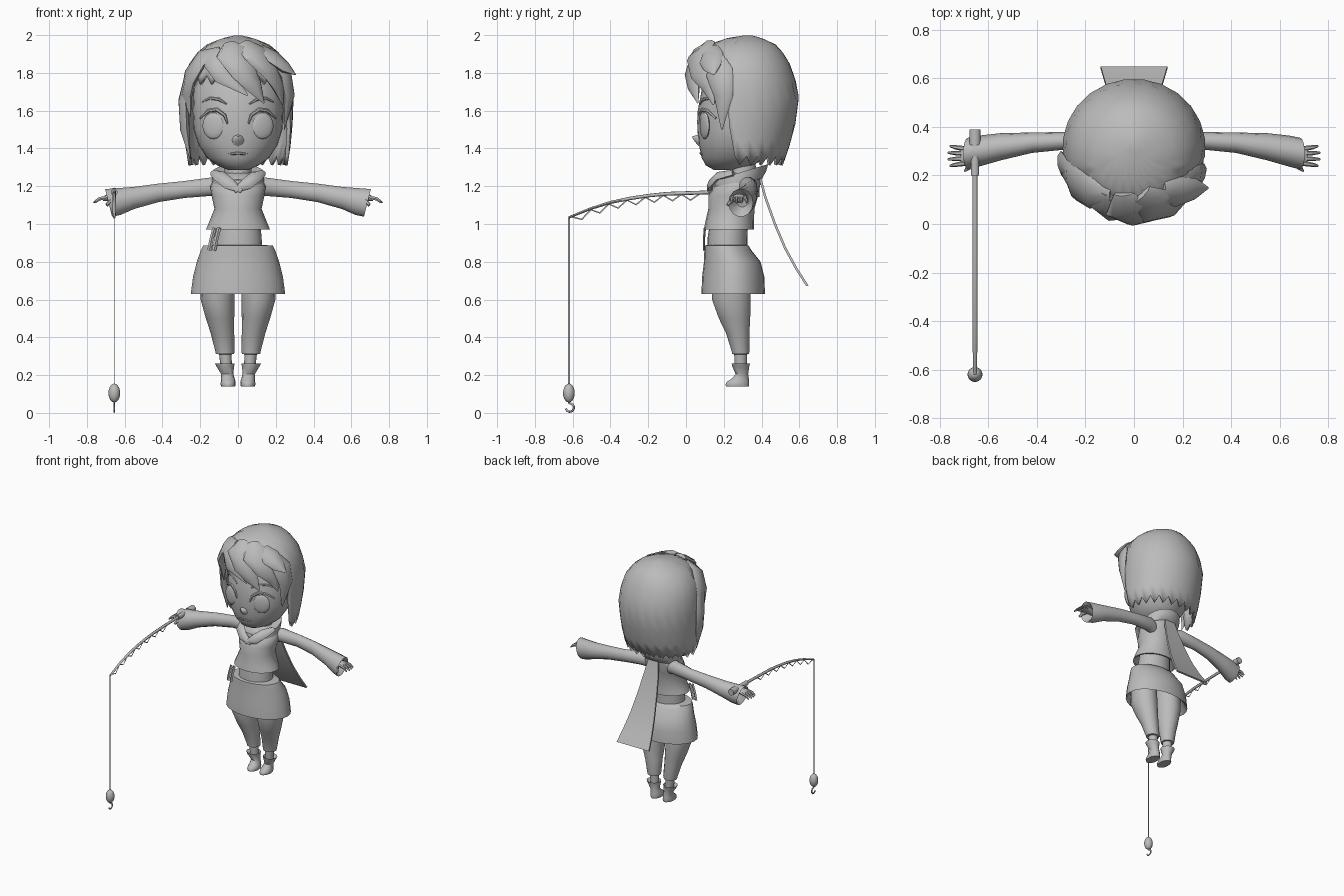
import bpy, bmesh, math
from mathutils import Vector as V

clay = bpy.data.materials.new("grey clay")
clay.diffuse_color = (0.5, 0.5, 0.5, 1)


def make(name, bm, angle=50):
    bmesh.ops.recalc_face_normals(bm, faces=bm.faces)
    me = bpy.data.meshes.new(name)
    bm.to_mesh(me)
    bm.free()
    me.materials.append(clay)
    me.shade_smooth()
    me.set_sharp_from_angle(angle=math.radians(angle))
    ob = bpy.data.objects.new(name, me)
    bpy.context.collection.objects.link(ob)
    return ob


def skin(name, loops, angle=50, caps=True):
    """Bridge a list of equal point loops."""
    bm = bmesh.new()
    rows = [[bm.verts.new(p) for p in lp] for lp in loops]
    n = len(rows[0])
    for a, b in zip(rows, rows[1:]):
        for i in range(n):
            bm.faces.new((a[i], a[(i + 1) % n], b[(i + 1) % n], b[i]))
    if caps:
        bm.faces.new(rows[0])
        bm.faces.new(rows[-1])
    return make(name, bm, angle)


def oval(c, u, v, n, start=0.0):
    c, u, v = V(c), V(u), V(v)
    return [c + u * math.cos(start + 2 * math.pi * i / n) + v * math.sin(start + 2 * math.pi * i / n)
            for i in range(n)]


def stack(name, rings, n=20, slope=0.0, angle=50):
    """Rings up the z axis: (z, x, y, rx, ry)."""
    return skin(name, [oval((x, y, z), (rx, 0, 0), (0, ry, ry * slope), n) for z, x, y, rx, ry in rings], angle)


def tube(name, pts, wide, thick, refs, n=6, angle=50):
    """Sweep an oval along pts; refs give the thickness direction."""
    pts = [V(p) for p in pts]
    loops = []
    for i, p in enumerate(pts):
        t = (pts[min(i + 1, len(pts) - 1)] - pts[max(i - 1, 0)]).normalized()
        r = V(refs[i] if isinstance(refs, list) else refs)
        side = t.cross(r).normalized()
        up = side.cross(t).normalized()
        w = wide[i] if isinstance(wide, list) else wide
        h = thick[i] if isinstance(thick, list) else thick
        loops.append(oval(p, side * w, up * h, n))
    return skin(name, loops, angle)


def ball(name, c, r, rot=0.0):
    bm = bmesh.new()
    bmesh.ops.create_uvsphere(bm, u_segments=16, v_segments=10, radius=1)
    for v in bm.verts:
        v.co = V((v.co.x * r[0], v.co.y * r[1], v.co.z * r[2]))
    ob = make(name, bm)
    ob.location, ob.rotation_euler.z = c, rot
    return ob


def lerp(table, z):
    for a, b in zip(table, table[1:]):
        if z <= b[0]:
            f = max(0, (z - a[0]) / (b[0] - a[0]))
            return [p + (q - p) * f for p, q in zip(a[1:], b[1:])]
    return list(table[-1][1:])


# Head: z, half width, front y, back y
HEAD = [(1.285, .05, .15, .28), (1.31, .11, .105, .36), (1.35, .165, .083, .41), (1.42, .21, .068, .45),
        (1.5, .235, .06, .48), (1.6, .24, .062, .5), (1.72, .235, .085, .5), (1.85, .17, .14, .45)]
stack("head", [(z, 0, (f + b) / 2, w, (b - f) / 2) for z, w, f, b in HEAD], 28)


def face(x, z, out=0.0):
    w, f, b = lerp(HEAD, z)
    c, r = (f + b) / 2, (b - f) / 2
    return V((x, c - r * math.sqrt(max(0, 1 - (x / w) ** 2)) - out, z))


# Facial features
for s, side in ((1, "left"), (-1, "right")):
    ball(side + "_eye", face(.13 * s, 1.52, -.004), (.062, .016, .07), .36 * s)
    lid = [(.055, 1.53), (.07, 1.575), (.11, 1.605), (.155, 1.6), (.2, 1.56)]
    tube(side + "_eyelid", [face(x * s, z, .002) for x, z in lid], [.004, .009, .011, .01, .004], .008, (0, -1, 0))
    brow = [(.06, 1.635), (.1, 1.66), (.15, 1.665), (.19, 1.645)]
    tube(side + "_brow", [face(x * s, z) for x, z in brow], [.004, .009, .008, .003], .006, (0, -1, 0))
skin("nose", [oval((0, y, z), (r, 0, 0), (0, 0, r), 8) for y, z, r in
              ((.08, 1.44, .04), (.05, 1.45, .018), (.035, 1.46, .005))])
tube("mouth", [face(x, 1.375 - abs(x) * .1, .001) for x in (-.055, -.03, 0, .03, .055)],
     [.002, .006, .008, .006, .002], .005, (0, -1, 0))

# Hair shell: z, half width, front y, back y
HAIR = [(1.28, .255, .06, .5), (1.34, .27, .05, .525), (1.5, .288, .03, .575), (1.69, .295, .03, .6),
        (1.83, .27, .045, .56), (1.9, .225, .075, .52), (1.95, .165, .12, .475), (1.985, .08, .22, .4),
        (2.0, .01, .32, .34)]


def scalp(deg, z, out=0.0):
    w, f, b = lerp(HAIR, z)
    a = math.radians(deg)
    return V(((w + out) * math.sin(a), (f + b) / 2 - ((b - f) / 2 + out) * math.cos(a), z))


def hem(deg):
    """Height of the lower hair edge round the head."""
    a = abs((deg + 180) % 360 - 180)
    k = round(deg / 7.5)
    if a < 72:
        return 1.79 if k % 2 else 1.74
    if a < 79:
        return 1.5
    return 1.36 if k % 2 else 1.31


cols = [i * 7.5 for i in range(48)]
hair = skin("hair", [[scalp(d, 1.998 - (1.998 - hem(d)) * t) for d in cols]
                     for t in (0, .01, .03, .07, .13, .22, .35, .5, .68, .85, 1)], 60, caps=False)
bm = bmesh.new()
bm.from_mesh(hair.data)
bmesh.ops.holes_fill(bm, edges=[e for e in bm.edges if e.is_boundary and e.verts[0].co.z > 1.9])
bmesh.ops.recalc_face_normals(bm, faces=bm.faces)
bm.to_mesh(hair.data)
bm.free()
mod = hair.modifiers.new("thickness", "SOLIDIFY")
mod.thickness, mod.offset = .02, -1

# Fringe locks: (angle, z, outward offset, half width)
LOCKS = {
    "fringe_right_side": [(-28, 1.92, .0, .03), (-48, 1.88, .015, .08), (-62, 1.78, .008, .09), (-68, 1.68, .0, .06), (-64, 1.57, -.01, .004)],
    "fringe_part": [(-34, 1.92, .0, .03), (-28, 1.87, .015, .07), (-15, 1.79, .01, .06), (10, 1.68, .0, .004)],
    "fringe_middle": [(-15, 1.95, .0, .04), (-8, 1.91, .025, .09), (6, 1.81, .012, .075), (17, 1.73, .004, .05), (28, 1.64, .0, .004)],
    "fringe_left": [(10, 1.95, .0, .05), (22, 1.9, .02, .09), (38, 1.81, .01, .08), (48, 1.73, .0, .05), (54, 1.63, .0, .004)],
    "fringe_flick": [(35, 1.92, .0, .05), (48, 1.88, .015, .07), (56, 1.83, .03, .05), (62, 1.79, .07, .004)],
    "left_side_lock": [(50, 1.9, .0, .04), (62, 1.8, .008, .075), (66, 1.68, .0, .055), (64, 1.5, -.015, .004)],
    "right_temple_lock": [(-70, 1.8, .0, .04), (-76, 1.65, .005, .06), (-78, 1.5, .0, .05), (-76, 1.34, -.01, .004)],
}
for name, lk in LOCKS.items():
    tube(name, [scalp(d, z, o) for d, z, o, w in lk], [p[3] for p in lk], [min(.025, p[3] * .5) for p in lk],
         [scalp(d, z) - V((0, .31, 1.6)) for d, z, o, w in lk], 8)

# Neck, vest, waist and skirt: z, x, y, rx, ry
stack("neck", [(1.18, 0, .3, .075, .075), (1.34, 0, .3, .07, .07)], 14)
stack("vest", [(1.02, 0, .23, .12, .1), (.972, 0, .228, .155, .12), (.97, 0, .228, .17, .132), (1.0, 0, .23, .157, .13),
               (1.08, 0, .24, .125, .122), (1.15, 0, .25, .14, .132), (1.2, 0, .27, .147, .122),
               (1.245, 0, .3, .12, .1), (1.27, 0, .3, .07, .07)])
stack("waist", [(.85, 0, .22, .13, .105), (.93, 0, .22, .125, .105), (1.03, 0, .23, .115, .1)])
stack("skirt", [(.78, 0, .23, .17, .12), (.64, 0, .25, .235, .157), (.63, 0, .25, .25, .168), (.72, 0, .25, .238, .165),
                (.8, 0, .245, .218, .15), (.86, 0, .222, .197, .125), (.885, 0, .215, .185, .117),
                (.89, 0, .215, .13, .1)], 24)
for i, x in enumerate((-.115, -.14)):
    tube(f"belt_strap_{i}", [(x + .015, .1, .98), (x, .095, .92), (x - .012, .095, .86)], .011, .006, (0, -1, 0), 4)

# Scarf collar with crossed front folds and long back tail
stack("scarf_collar", [(1.2, 0, .275, .1, .1), (1.205, 0, .28, .135, .125), (1.24, 0, .285, .138, .14),
                       (1.275, 0, .295, .135, .14), (1.265, 0, .295, .09, .09)], 20, .3)
for s in (1, -1):
    tube("scarf_fold", [(.13 * s, .25, 1.27), (.1 * s, .17, 1.255), (.05 * s, .13, 1.215), (-.02 * s, .125, 1.175)],
         [.02, .035, .035, .012], .016, (0, -1, .4), 6)
tail = [(.39, 1.25, .04), (.42, 1.14, .06), (.47, 1.0, .08), (.525, .87, .1), (.585, .76, .12), (.643, .67, .137)]
skin("scarf_tail", [[(-w, y - .006, z), (w, y - .006, z), (w, y + .006, z + .004), (-w, y + .006, z + .004)]
                    for y, z, w in tail])

for s, side in ((1, "left"), (-1, "right")):
    # Sleeve: x, y, z, ry, rz, with a hollow cuff
    arm = [(.09, .31, 1.19, .05, .055), (.14, .33, 1.198, .048, .05), (.28, .343, 1.183, .036, .046),
           (.42, .335, 1.165, .042, .05), (.55, .318, 1.138, .056, .06), (.64, .3, 1.118, .064, .072),
           (.685, .29, 1.112, .065, .075), (.675, .29, 1.112, .054, .062), (.62, .3, 1.12, .03, .03)]
    skin(side + "_sleeve", [[p + V((s * (p.z - z) * .25 * (x > .6), 0, 0)) for p in
                             oval((x * s, y, z), (0, ry, 0), (0, 0, rz), 14)] for x, y, z, ry, rz in arm])
    # Hand and fingers
    skin(side + "_hand", [oval((x * s, .28, z), (0, ry, 0), (0, 0, rz), 10) for x, z, ry, rz in
                          ((.61, 1.13, .025, .02), (.66, 1.14, .032, .02), (.695, 1.14, .04, .019), (.715, 1.132, .036, .012))])
    for i in range(4):
        y = .25 + i * .02
        tube(f"{side}_finger_{i}", [(.695 * s, y, 1.14), (.735 * s, y - .006 + i * .004, 1.133),
                                    ((.765 - .008 * (i in (0, 3))) * s, y - .01 + i * .007, 1.113)],
             [.011, .009, .005], [.012, .01, .005], (0, 0, 1))
    tube(side + "_thumb", [(.66 * s, .265, 1.13), (.68 * s, .235, 1.12), (.695 * s, .22, 1.1)],
         [.014, .012, .005], .01, (0, 0, 1))
    # Leggings and boot
    leg = [(.75, .11, .235, .09, .1), (.6, .108, .24, .09, .105), (.5, .095, .257, .075, .085),
           (.42, .082, .274, .062, .063), (.325, .069, .289, .051, .048), (.312, .069, .289, .048, .046),
           (.31, .067, .289, .033, .035), (.24, .062, .29, .03, .032)]
    stack(side + "_legging", [(z, x * s, y, rx, ry) for z, x, y, rx, ry in leg], 14)
    boot = [(.235, .065, .29, .03, .032), (.262, .07, .29, .052, .05), (.245, .067, .29, .046, .046),
            (.205, .057, .296, .032, .034), (.18, .053, .287, .036, .047), (.165, .052, .275, .039, .06),
            (.15, .052, .272, .04, .064), (.14, .052, .272, .037, .062)]
    stack(side + "_boot", [(z, x * s, y, rx, ry) for z, x, y, rx, ry in boot], 14)

# Fishing rod, handle and reel in the x = RX plane
RX = -.655
side_on = (1, 0, 0)
ROD = [(-.62, 1.035), (-.5, 1.083), (-.4, 1.114), (-.3, 1.135), (-.2, 1.15), (-.1, 1.16), (.1, 1.167), (.22, 1.168)]
tube("rod", [(RX, y, z) for y, z in ROD], [.006, .007, .008, .009, .009, .01, .01, .011],
     [.007] + [.01] * 7, side_on, 8)
for name, a, b, r in (("rod_grip", .2, .34, .018), ("rod_butt", .325, .39, .024)):
    tube(name, [(RX, a, 1.168), (RX, b, 1.168)], r, r, side_on, 10)
tube("reel", [(RX - .015, .3, 1.15), (RX + .015, .3, 1.15)], .025, .025, (0, 0, 1), 10)

# Line looping under the rod, then hanging to float and hook
loops = []
for i in range(15):
    y = -.6 + i * .048
    loops.append((RX, y, lerp(ROD, y)[0] - (.006 if i % 2 == 0 else .038)))
tube("looped_line", loops, .004, .0015, side_on, 4)
tube("hanging_line", [(RX, -.62, 1.035), (RX, -.62, .14)], .005, .0015, side_on, 4)
ball("float", (RX, -.62, .105), (.031, .031, .05))
hook = [(RX, -.62, .065), (RX, -.618, .052)] + [
    (RX, -.615 + .022 * math.cos(math.radians(a)), .028 + .022 * math.sin(math.radians(a))) for a in range(80, -200, -35)]
tube("hook", hook, .006, .004, side_on, 6)
